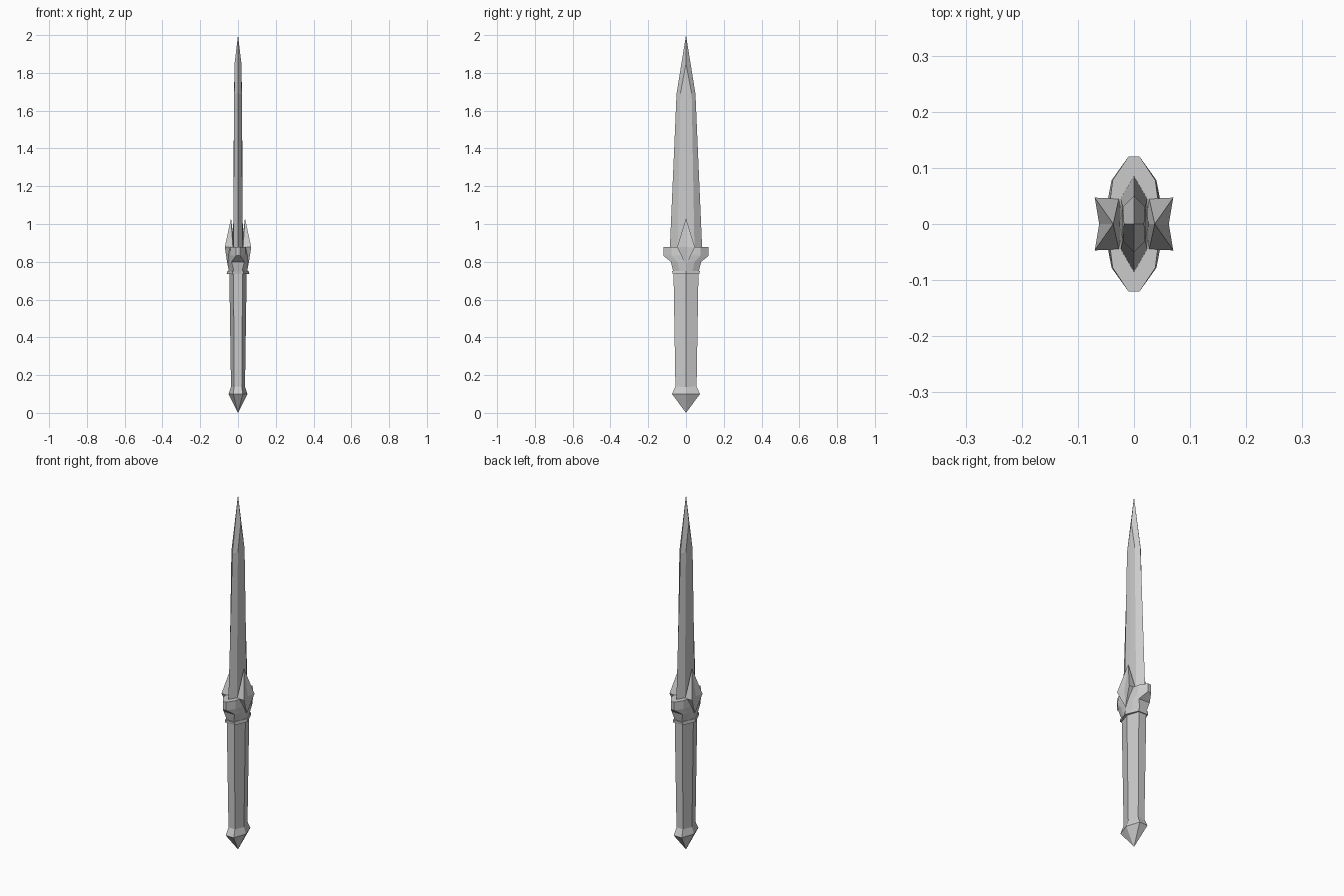
import bpy
import bmesh

cube = bpy.data.objects.get("Cube")
if cube:
    bpy.data.objects.remove(cube, do_unlink=True)

# One plain grey metal for the whole dagger
GREY = (0.6, 0.6, 0.6, 1.0)
metal = bpy.data.materials.new("grey metal")
metal.use_nodes = True
metal.diffuse_color = GREY
metal.node_tree.nodes["Principled BSDF"].inputs["Base Color"].default_value = GREY


def finish(name, bm):
    """Turn a bmesh into a flat-shaded grey object."""
    bmesh.ops.remove_doubles(bm, verts=bm.verts, dist=0.0001)
    bmesh.ops.recalc_face_normals(bm, faces=bm.faces)
    mesh = bpy.data.meshes.new(name)
    bm.to_mesh(mesh)
    bm.free()
    mesh.materials.append(metal)
    obj = bpy.data.objects.new(name, mesh)
    bpy.context.collection.objects.link(obj)
    return obj


def loft(name, sections, tip=None):
    """Skin (z, quarter outline) sections; each outline runs from the x axis to the y edge."""
    bm = bmesh.new()
    rings = []
    for z, quarter in sections:
        half = quarter + [(-x, y) for x, y in reversed(quarter)]
        full = half + [(-x, -y) for x, y in half]
        outline = []
        for p in full:
            if p not in outline:
                outline.append(p)
        rings.append([bm.verts.new((x, y, z)) for x, y in outline])
    n = len(rings[0])
    for low, high in zip(rings, rings[1:]):
        for i in range(n):
            j = (i + 1) % n
            bm.faces.new((low[i], low[j], high[j], high[i]))
    if tip is None:
        bm.faces.new(rings[0])
    else:
        point = bm.verts.new((0, 0, tip))
        for i in range(n):
            bm.faces.new((point, rings[0][(i + 1) % n], rings[0][i]))
    bm.faces.new(rings[-1])
    return finish(name, bm)


def hexagon(side, flat, depth):
    """Quarter of a hexagon with a side ridge and a flat front."""
    return [(side, 0), (flat, depth)]


# Pommel: faceted point flaring out of the grip
loft("pommel", [(0.10, hexagon(0.05, 0.025, 0.074)),
                (0.14, hexagon(0.036, 0.02, 0.056))], tip=0)

# Grip: slightly tapered hexagonal bar
loft("grip", [(0.135, hexagon(0.037, 0.02, 0.056)),
              (0.74, hexagon(0.046, 0.024, 0.066))])

# Collar between grip and guard
loft("collar", [(0.735, hexagon(0.06, 0.03, 0.071)),
                (0.752, hexagon(0.056, 0.028, 0.074))])

# Guard: body widening into a short tab at front and back
loft("guard", [(0.75, [(0.05, 0), (0.042, 0.035), (0.022, 0.068)]),
               (0.80, [(0.055, 0), (0.045, 0.045), (0.034, 0.08)]),
               (0.832, [(0.055, 0), (0.04, 0.078), (0.01, 0.12)]),
               (0.878, [(0.048, 0), (0.038, 0.078), (0.01, 0.12)])])


# Blade: flat-sided with bevelled edges meeting at a point
bm = bmesh.new()
point = bm.verts.new((0, 0, 2))
edges = {}
for s in (1, -1):
    edges[s] = [bm.verts.new((0, s * y, z)) for y, z in ((0.086, 0.86), (0.05, 1.69))]
for side in (1, -1):
    apex = bm.verts.new((side * 0.018, 0, 1.85))
    middle = [bm.verts.new((side * x, 0, z)) for x, z in ((0.026, 0.86), (0.021, 1.69))]
    base = {}
    for s in (1, -1):
        low = bm.verts.new((side * 0.024, s * 0.045, 0.86))
        high = bm.verts.new((side * 0.02, s * 0.03, 1.69))
        base[s] = low
        bm.faces.new((middle[0], low, high, middle[1]))
        bm.faces.new((middle[1], high, apex))
        bm.faces.new((low, edges[s][0], edges[s][1], high))
        bm.faces.new((high, edges[s][1], point, apex))
    bm.faces.new((edges[1][0], base[1], middle[0], base[-1], edges[-1][0]))
finish("blade", bm)

# Side spikes: folded lozenges rising beside the blade
for side, name in ((1, "left_spike"), (-1, "right_spike")):
    bm = bmesh.new()

    def vert(x, y, z):
        return bm.verts.new((side * x, y, z))

    top = vert(0.037, 0, 1.03)
    fold = vert(0.062, 0, 0.88)
    bottom = vert(0.055, 0, 0.78)
    back = vert(0.02, 0, 0.90)
    root = vert(0.02, 0, 0.80)
    for s in (1, -1):
        corner = vert(0.07, s * 0.047, 0.878)
        inner = vert(0.027, s * 0.045, 0.876)
        bm.faces.new((top, corner, fold))
        bm.faces.new((fold, corner, bottom))
        bm.faces.new((top, inner, corner))
        bm.faces.new((top, back, inner))
        bm.faces.new((corner, inner, bottom))
        bm.faces.new((inner, root, bottom))
        bm.faces.new((inner, back, root))
    finish(name, bm)
